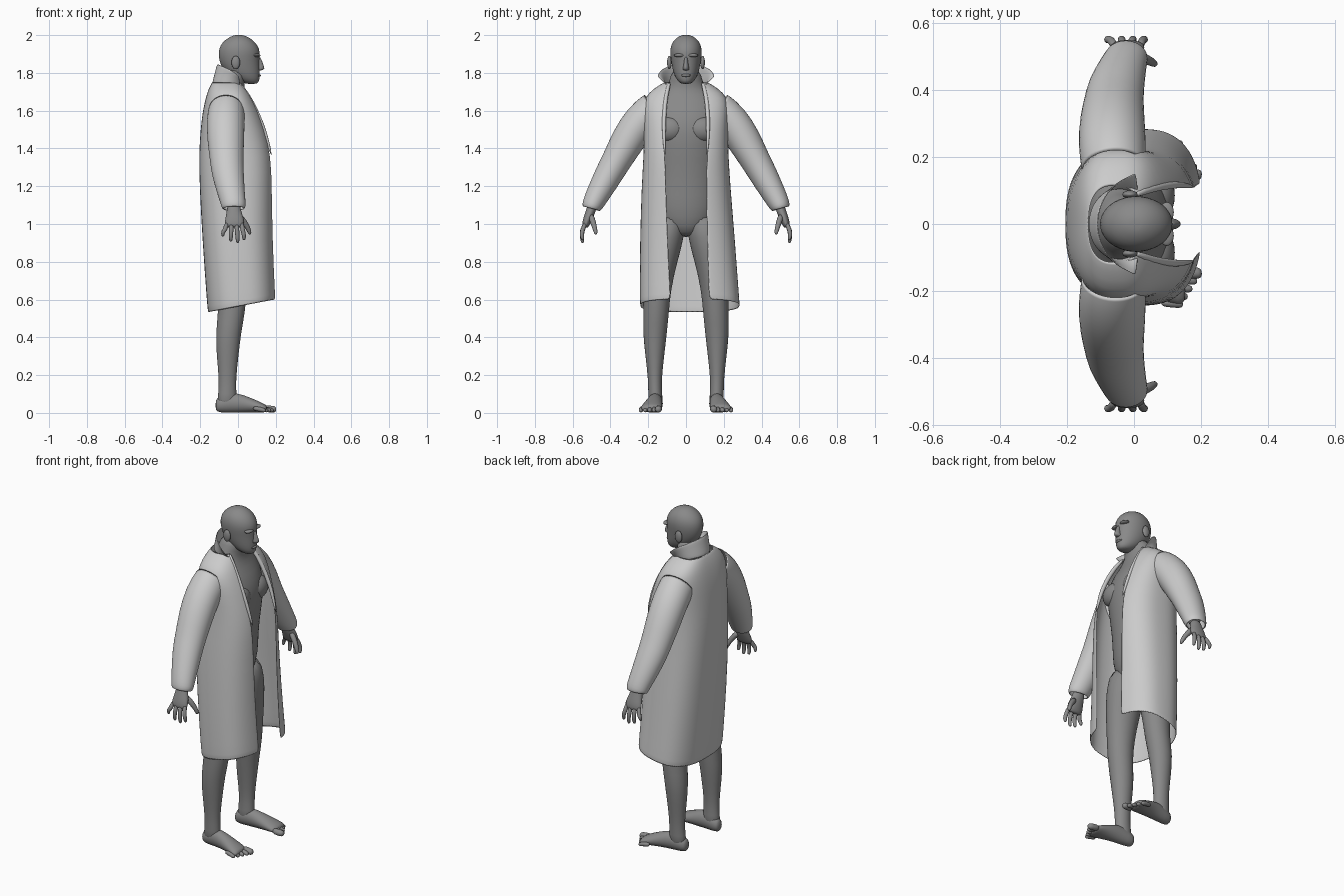
import bpy, bmesh, math
from mathutils import Vector

X, Y, Z = Vector((1, 0, 0)), Vector((0, 1, 0)), Vector((0, 0, 1))


def material(name, g):
    m = bpy.data.materials.new(name)
    m.diffuse_color = (g, g, g, 1)
    return m


SKIN, CLOTH = material("dark_grey", 0.25), material("light_grey", 0.6)


def grid(name, rows, mat, closed=True, caps=True, mirror=False, thick=0, levels=1):
    """Skin rows of points into a smooth surface."""
    bm = bmesh.new()
    vs = [[bm.verts.new(p) for p in r] for r in rows]
    n = len(rows[0])
    for a, b in zip(vs, vs[1:]):
        for i in range(n if closed else n - 1):
            j = (i + 1) % n
            bm.faces.new((a[i], a[j], b[j], b[i]))
    if caps:
        bm.faces.new(vs[0])
        bm.faces.new(vs[-1])
    bmesh.ops.recalc_face_normals(bm, faces=bm.faces)
    for f in bm.faces:
        f.smooth = True
    me = bpy.data.meshes.new(name)
    bm.to_mesh(me)
    bm.free()
    me.materials.append(mat)
    ob = bpy.data.objects.new(name, me)
    bpy.context.collection.objects.link(ob)
    if mirror:
        m = ob.modifiers.new("mirror", 'MIRROR')
        m.use_axis = (False, True, False)
        m.use_mirror_merge = False
    if thick:
        s = ob.modifiers.new("thickness", 'SOLIDIFY')
        s.thickness = thick
        s.offset = 0
    s = ob.modifiers.new("smooth", 'SUBSURF')
    s.levels = s.render_levels = levels
    return ob


def loft(name, secs, mat=SKIN, axes=None, n=20, **kw):
    """Elliptical sections (x, y, z, radius_u, radius_v), on fixed axes or along the path."""
    c = [Vector(s[:3]) for s in secs]
    rows = []
    for i, s in enumerate(secs):
        if axes:
            u, v = axes
        else:
            t = (c[min(i + 1, len(c) - 1)] - c[max(i - 1, 0)]).normalized()
            u = (X - t * t.x).normalized()
            v = t.cross(u)
        rows.append([c[i] + u * s[3] * math.cos(a) + v * s[4] * math.sin(a)
                     for a in (2 * math.pi * k / n for k in range(n))])
    return grid(name, rows, mat, **kw)


def ball(name, c, r, **kw):
    secs = [(c[0], c[1], c[2] - r[2] * math.cos(a), r[0] * math.sin(a), r[1] * math.sin(a))
            for a in (math.pi * (k + .3) / 8.6 for k in range(9))]
    return loft(name, secs, axes=(X, Y), n=14, **kw)


# Torso and neck
torso = [(.93, -.035, .06, .05), (.98, -.035, .10, .14), (1.1, -.03, .118, .172),
         (1.2, -.025, .115, .162), (1.35, -.02, .127, .172), (1.48, -.02, .145, .19),
         (1.58, -.03, .135, .2), (1.66, -.045, .10, .18), (1.71, -.05, .085, .12),
         (1.75, -.04, .075, .086), (1.83, -.02, .07, .077)]
loft("torso", [(cx, 0, z, rx, ry) for z, cx, rx, ry in torso], axes=(X, Y))
ball("chest_muscle", (.065, .085, 1.5), (.06, .085, .07), mirror=True)

# Head: chin to crown, given as back x, front x and half width
head = [(1.740, .045, .10, .022), (1.757, .0, .114, .046), (1.79, -.055, .117, .064),
        (1.83, -.088, .116, .074), (1.87, -.102, .114, .081), (1.91, -.105, .119, .086),
        (1.945, -.096, .106, .081), (1.975, -.07, .08, .065), (1.995, -.035, .045, .036),
        (2.001, -.012, .02, .013)]
loft("head", [((b + f) / 2, 0, z, (f - b) / 2, w) for z, b, f, w in head], axes=(X, Y))
loft("nose", [(.105, 0, 1.812, .024, .016), (.112, 0, 1.822, .033, .019),
              (.11, 0, 1.845, .024, .012), (.105, 0, 1.89, .014, .009)], axes=(X, Y), n=12)
ball("ear", (-.012, .088, 1.855), (.024, .013, .036), mirror=True)
ball("brow", (.098, .035, 1.893), (.022, .032, .01), mirror=True)
ball("lips", (.107, 0, 1.787), (.015, .026, .009))

# Legs
leg = [(1.06, -.03, .09, .10, .085), (.93, -.03, .106, .115, .1), (.8, -.03, .132, .10, .086),
       (.65, -.032, .152, .08, .072), (.53, -.033, .158, .071, .068), (.42, -.052, .165, .068, .064),
       (.3, -.055, .165, .058, .05), (.18, -.056, .165, .045, .036), (.1, -.056, .163, .048, .037),
       (.03, -.06, .16, .056, .04)]
loft("leg", [(cx, cy, z, rx, ry) for z, cx, cy, rx, ry in leg], axes=(X, Y), mirror=True)

# Feet and toes
foot = [(-.12, .156, .04, .022, .028), (-.1, .157, .045, .036, .044), (-.03, .162, .056, .039, .055),
        (.03, .168, .048, .044, .047), (.09, .178, .036, .053, .035), (.135, .184, .026, .057, .024),
        (.155, .186, .022, .05, .016)]
loft("foot", foot, axes=(Y, Z), mirror=True)
for i in range(5):
    y, tip, r = .145 + .023 * i, .203 - .014 * i, (.019 if i == 0 else .013)
    loft(f"toe_{i + 1}", [(tip - .07, y - .003, .024, r, r), (tip - .03, y, .02, r, r),
                          (tip - .01, y + .002, r, r, r), (tip, y + .003, r, r * .5, r * .5)],
         axes=(Y, Z), n=10, mirror=True)

# Arms, palms and fingers
loft("arm", [(-.06, .17, 1.6, .07, .07), (-.06, .3, 1.45, .065, .065), (-.05, .4, 1.28, .052, .052),
             (-.03, .465, 1.16, .042, .04), (-.022, .5, 1.08, .034, .027)], mirror=True)
loft("palm", [(-.022, .492, 1.11, .034, .027), (-.022, .505, 1.065, .038, .025),
              (-.018, .52, 1.03, .05, .024), (-.02, .532, .995, .052, .02),
              (-.02, .535, .98, .044, .013)], mirror=True)
for i, (x0, x1, z1) in enumerate([(.018, .032, .915), (-.008, -.002, .9),
                                  (-.034, -.038, .908), (-.058, -.08, .935)]):
    xm = (x0 + x1) / 2
    loft(f"finger_{i + 1}", [(x0, .53, 1.01, .013, .013), (xm, .55, .965, .0125, .0125),
                             (x1, .552, z1 + .025, .0115, .0115), (x1, .547, z1 + .004, .009, .009),
                             (x1, .545, z1, .004, .004)], n=10, mirror=True)
loft("thumb", [(.0, .505, 1.05, .018, .018), (.035, .492, 1.01, .016, .016),
               (.055, .482, .975, .013, .013), (.063, .477, .95, .01, .01),
               (.064, .476, .945, .004, .004)], n=10, mirror=True)

# Coat body: open superelliptical sections (z, back x, front x, half width, gap, y shift)
P, N = 2.6, 40
coat = [(.565, -.157, .203, .262, .1, .021), (.62, -.162, .2, .26, .1, .018),
        (.9, -.185, .19, .25, .103, .008), (1.2, -.201, .188, .233, .105, 0),
        (1.36, -.205, .187, .222, .11, 0), (1.5, -.196, .152, .22, .117, 0),
        (1.6, -.184, .112, .228, .115, 0), (1.67, -.168, .075, .218, .11, 0),
        (1.715, -.153, .048, .17, .102, 0), (1.75, -.135, .02, .112, .085, 0)]
rows = []
for k, (z, b, f, w, e, dy) in enumerate(coat):
    a0 = math.asin((e / w) ** (P / 2))
    row = []
    for i in range(N + 1):
        a = a0 + (2 * math.pi - 2 * a0) * i / N
        c, s = math.cos(a), math.sin(a)
        x = (b + f) / 2 + (f - b) / 2 * math.copysign(abs(c) ** (2 / P), c)
        tilt = .19 * (x - .02) if k < 2 else 0
        row.append((x, dy + w * math.copysign(abs(s) ** (2 / P), s), z + tilt))
    rows.append(row)
grid("coat_body", rows, CLOTH, closed=False, caps=False, thick=.005)

# Sleeves with gathered cuffs
loft("sleeve", [(-.06, .16, 1.605, .095, .1), (-.066, .24, 1.55, .1, .094),
                (-.065, .31, 1.44, .096, .09), (-.06, .365, 1.34, .087, .077),
                (-.055, .405, 1.27, .084, .074), (-.035, .465, 1.16, .07, .062),
                (-.025, .49, 1.112, .064, .055), (-.022, .5, 1.09, .062, .05),
                (-.022, .502, 1.082, .054, .044)], CLOTH, caps=False, mirror=True, thick=.005)

# Upturned collar, flaring to points at the front
rows = []
for h in (0, .35, .7, 1):
    row = []
    for i in range(25):
        s = i / 12 - 1
        c, sn = math.cos(2.3 * s), math.sin(2.3 * s)
        base = Vector((-.045 - .09 * c, .105 * sn, 1.745 - .03 * s * s))
        top = Vector((-.04 - .068 * c, .105 * sn + .075 * s ** 3, 1.847 - .065 * s * s))
        row.append(base.lerp(top, h))
    rows.append(row)
grid("collar", rows, CLOTH, closed=False, caps=False, thick=.005)

# Rolled lapels along the upper front edges
loft("lapel", [(.0, .085, 1.755, .008, .01), (.055, .108, 1.68, .013, .012),
               (.105, .116, 1.58, .013, .012), (.145, .118, 1.48, .012, .01),
               (.178, .11, 1.36, .005, .005)], CLOTH, n=10, mirror=True)
